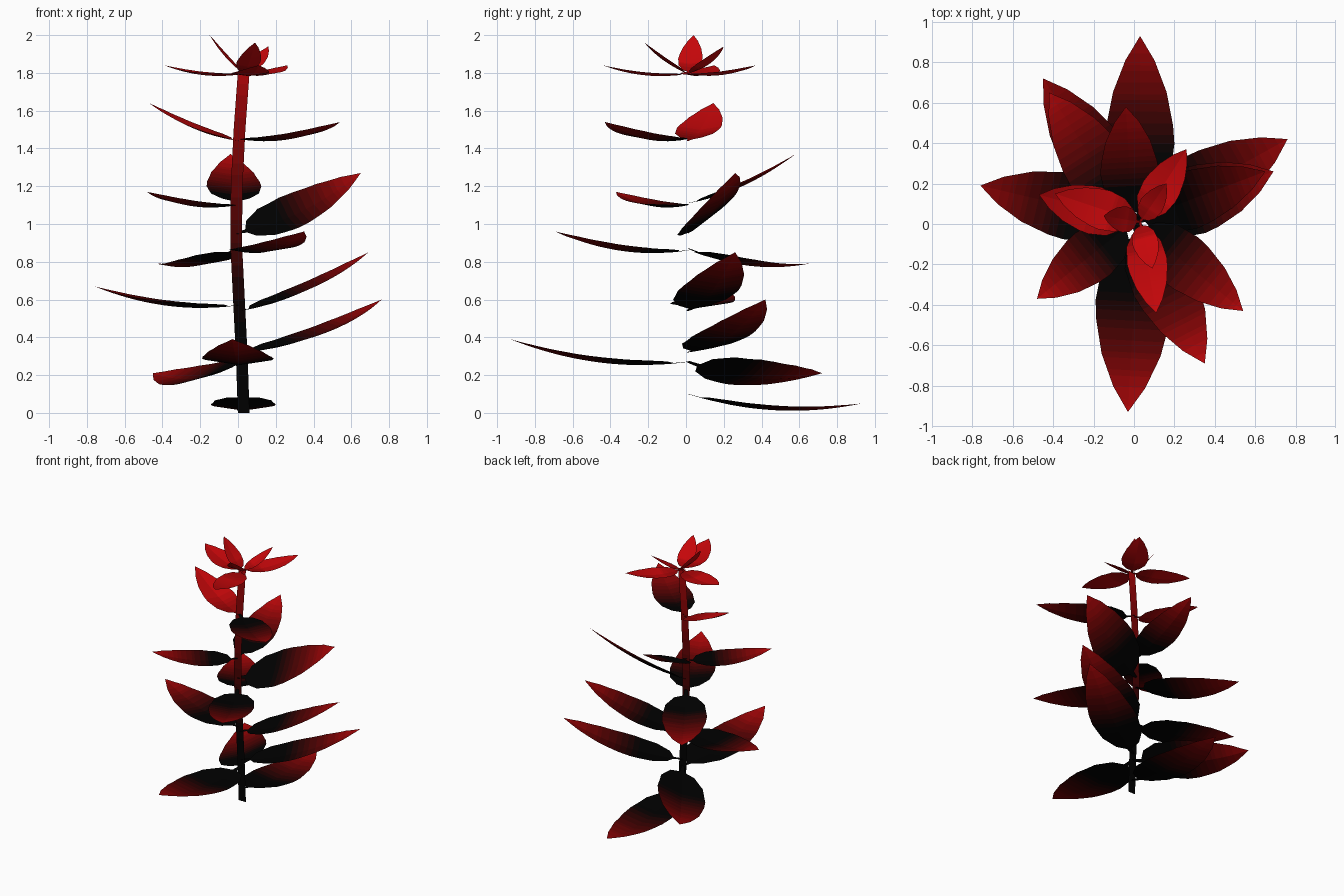
import bpy, math
from mathutils import Vector

if "Cube" in bpy.data.objects:
    bpy.data.objects.remove(bpy.data.objects["Cube"])

# Shades from black to red
SHADES = 16
DARK, RED = Vector((0.0, 0.0, 0.0)), Vector((0.56, 0.002, 0.003))
mats = []
for i in range(SHADES):
    m = bpy.data.materials.new(f"shade_{i:02d}")
    c = DARK.lerp(RED, (i / (SHADES - 1)) ** 2)
    m.diffuse_color = (c.x, c.y, c.z, 1)
    m.use_nodes = True
    m.node_tree.nodes["Principled BSDF"].inputs["Base Color"].default_value = m.diffuse_color
    mats.append(m)


def interp(table, t):
    for (a, u), (b, v) in zip(table, table[1:]):
        if t <= b:
            return u + (v - u) * (t - a) / (b - a)
    return table[-1][1]


def build(name, rows, tones):
    """Join rows of points into a flat-faced strip, one shade per row."""
    n = len(rows[0])
    verts = [p for r in rows for p in r]
    faces, shade = [], []
    for i in range(len(rows) - 1):
        for j in range(n - 1):
            a = i * n + j
            faces.append((a, a + 1, a + n + 1, a + n))
            shade.append(round(min(max(tones[i], 0), 1) * (SHADES - 1)))
    me = bpy.data.meshes.new(name)
    me.from_pydata(verts, [], faces)
    for m in mats:
        me.materials.append(m)
    me.polygons.foreach_set("material_index", shade)
    me.validate()
    ob = bpy.data.objects.new(name, me)
    bpy.context.collection.objects.link(ob)


# Stem: a flat, gently bent ribbon
STEM_X = [(0, 0.03), (0.3, 0.02), (0.9, -0.01), (1.2, -0.007), (1.5, 0.008), (1.8, 0.03)]
Y0 = 0.01
zs = [1.8 * i / 30 for i in range(31)]
build("stem",
      [[(interp(STEM_X, z) - 0.031, Y0, z), (interp(STEM_X, z) + 0.031, Y0, z)] for z in zs],
      [(z - 0.4) / 1.6 for z in zs])

# Leaf outline: stalk, blunt blade base, pointed tip
OUTLINE = [(0, 0.06), (0.08, 0.1), (0.12, 0.5), (0.24, 0.87), (0.42, 1.0),
           (0.52, 0.96), (0.7, 0.77), (0.87, 0.42), (1, 0.004)]
STEPS = sorted({s for s, _ in OUTLINE} | {i / 32 for i in range(10, 32)})


def leaf(name, base_z, tip, half, roll=0, start=0.4, end=1.0):
    tip = Vector(tip)
    base = Vector((interp(STEM_X, base_z), Y0, base_z))
    run = tip - base
    flat = Vector((run.x, run.y, 0)).normalized()
    r = math.radians(roll)
    side = Vector((-flat.y, flat.x, 0)) * math.cos(r) + Vector((0, 0, math.sin(r)))
    sag = 0.066 * run.length
    rows, tones = [], []
    for s in STEPS:
        mid = base + run * s - Vector((0, 0, sag * 4 * s * (1 - s)))
        w = half * interp(OUTLINE, s)
        lift = Vector((0, 0, 0.15 * w))
        rows.append([mid - side * w + lift, mid, mid + side * w + lift])
        tones.append((s + 0.015 - start) / (end - start))
    build(name, rows, tones)


# Stem leaves: base height, tip, half width, roll, where the red begins and is full
LEAVES = [
    (0.10, (0.03, 0.93, 0.05), 0.172, 0, 0.35, 1.15),
    (0.27, (-0.45, 0.72, 0.21), 0.18, -21, 0.35, 1.1),
    (0.27, (-0.03, -0.93, 0.39), 0.19, 0, 0.35, 1.1),
    (0.32, (0.76, 0.42, 0.60), 0.17, 0, 0.35, 1.1),
    (0.57, (-0.76, 0.19, 0.67), 0.165, 0, 0.4, 1.15),
    (0.54, (0.69, 0.26, 0.85), 0.17, 0, 0.35, 1.1),
    (0.87, (-0.42, 0.65, 0.79), 0.16, 0, 0.25, 1.05),
    (0.86, (0.35, -0.69, 0.96), 0.16, 0, 0.3, 1.05),
    (0.95, (0.65, 0.26, 1.27), 0.165, 29, 0.35, 1.1),
    (1.10, (-0.48, -0.37, 1.17), 0.135, 0, 0.25, 1.05),
    (1.11, (-0.04, 0.58, 1.37), 0.145, 0, 0.25, 1.0),
    (1.45, (0.54, -0.43, 1.54), 0.14, 0, 0.2, 1.1),
    (1.44, (-0.47, 0.145, 1.64), 0.12, 0, -0.9, 0.5),
]
for i, (z, tip, half, roll, a, b) in enumerate(LEAVES, 1):
    leaf(f"stem_leaf_{i:02d}", z, tip, half, roll, a, b)

# Crown: three spreading and three upright leaves
CROWN = [
    (0.26, 0.37, 1.84, 0.095), (-0.39, 0.15, 1.84, 0.1), (0.11, -0.44, 1.84, 0.1),
    (-0.15, 0.04, 2.0, 0.065), (0.16, 0.20, 1.94, 0.06), (0.09, -0.22, 1.96, 0.065),
]
for i, (x, y, z, half) in enumerate(CROWN, 1):
    leaf(f"crown_leaf_{i}", 1.795, (x, y, z), half, 0, -0.9, 0.4)
